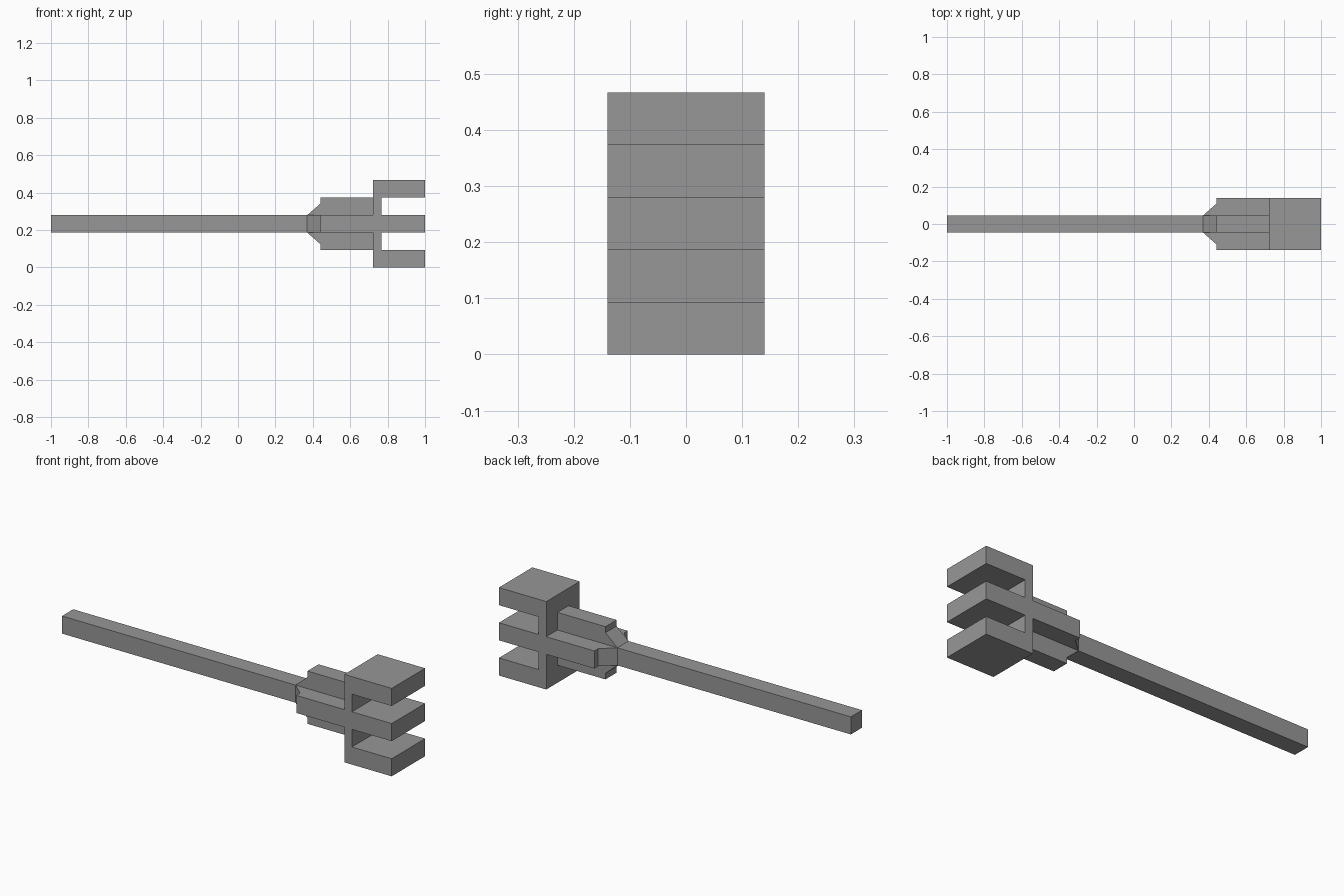
import bpy
import bmesh
from mathutils import Matrix

if "Cube" in bpy.data.objects:
    bpy.data.objects.remove(bpy.data.objects["Cube"])

U = 0.0933          # bar thickness
H = U / 2
W = 1.5 * U         # half width of head and socket
ZC = 2.5 * U        # height of the handle axis

gray = bpy.data.materials.new("plain gray")
gray.diffuse_color = (0.31, 0.31, 0.31, 1)
gray.use_nodes = True
gray.node_tree.nodes["Principled BSDF"].inputs["Base Color"].default_value = gray.diffuse_color


def plate(name, profile, half, turn=0.0):
    """Extrude an x/z profile along y, optionally turned about the handle axis."""
    bm = bmesh.new()
    face = bm.faces.new([bm.verts.new((x, -half, z)) for x, z in profile])
    side = bmesh.ops.extrude_face_region(bm, geom=[face])
    moved = [v for v in side["geom"] if isinstance(v, bmesh.types.BMVert)]
    bmesh.ops.translate(bm, verts=moved, vec=(0, 2 * half, 0))
    bmesh.ops.recalc_face_normals(bm, faces=bm.faces)
    bm.transform(Matrix.Translation((0, 0, ZC)) @ Matrix.Rotation(turn, 4, 'X'))
    mesh = bpy.data.meshes.new(name)
    bm.to_mesh(mesh)
    bm.free()
    mesh.materials.append(gray)
    obj = bpy.data.objects.new(name, mesh)
    bpy.context.collection.objects.link(obj)


def mirrored(half_profile):
    """Complete a profile by reflecting it across the handle axis."""
    return half_profile + [(x, -z) for x, z in reversed(half_profile)]


# Long square handle
plate("handle", mirrored([(-1, H), (0.37, H)]), H)

# Cross-shaped socket: two crossed plates with sloped shoulders
shoulder = mirrored([(0.37, H), (0.44, 0.108), (0.44, W), (0.722, W)])
plate("socket_upright", shoulder, H)
plate("socket_sideways", shoulder, H, 1.5707963)

# Three-pronged head with a thin spine
plate("pronged_head", mirrored([
    (0.722, 2.5 * U), (1, 2.5 * U), (1, W), (0.767, W), (0.767, H), (1, H)]), W)
